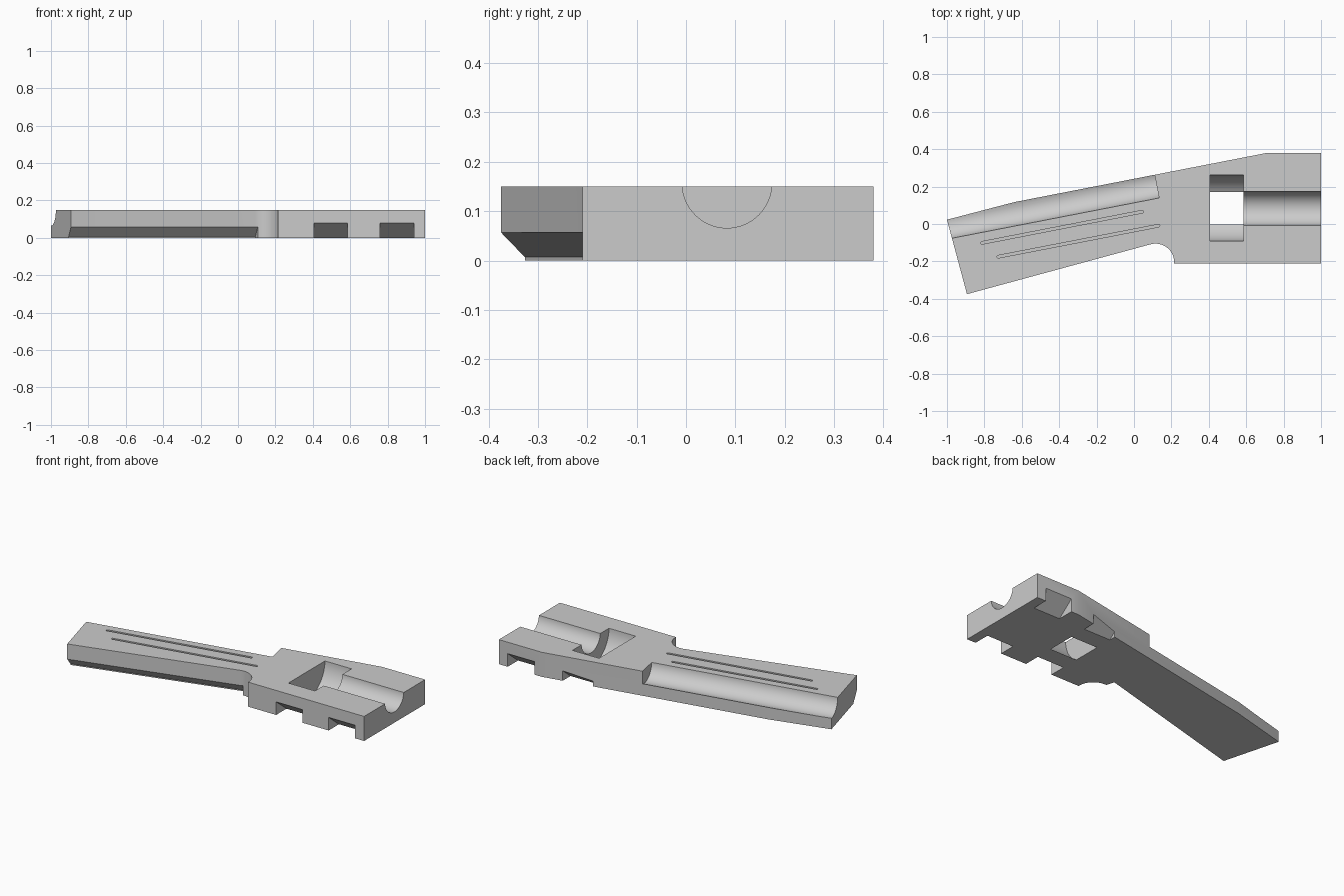
import bpy, bmesh, math
from mathutils import Matrix, Vector

old = bpy.data.objects.get("Cube")
if old:
    bpy.data.objects.remove(old, do_unlink=True)

HEIGHT = 0.15
grey = bpy.data.materials.new("plain_grey")
grey.use_nodes = True
grey.diffuse_color = (0.6, 0.6, 0.6, 1)
grey.node_tree.nodes["Principled BSDF"].inputs["Base Color"].default_value = (0.6, 0.6, 0.6, 1)


def prism(name, profile, depth, matrix=Matrix()):
    """Extrude a closed 2D profile along local z and place it."""
    bm = bmesh.new()
    face = bm.faces.new([bm.verts.new((a, b, 0)) for a, b in profile])
    new = bmesh.ops.extrude_face_region(bm, geom=[face])["geom"]
    bmesh.ops.translate(bm, vec=(0, 0, depth),
                        verts=[v for v in new if isinstance(v, bmesh.types.BMVert)])
    bmesh.ops.transform(bm, matrix=matrix, verts=bm.verts)
    bmesh.ops.recalc_face_normals(bm, faces=bm.faces)
    mesh = bpy.data.meshes.new(name)
    bm.to_mesh(mesh)
    bm.free()
    mesh.materials.append(grey)
    obj = bpy.data.objects.new(name, mesh)
    bpy.context.collection.objects.link(obj)
    return obj


def arc(cx, cy, r, start, end, n):
    return [(cx + r * math.cos(math.radians(start + (end - start) * i / n)),
             cy + r * math.sin(math.radians(start + (end - start) * i / n)))
            for i in range(n + 1)]


def along(start, end, z=0.0):
    """Frame at start: local z runs to end, local x is sideways (left), local y is up."""
    d = Vector((end[0] - start[0], end[1] - start[1], 0))
    length = d.length
    d.normalize()
    side = Vector((0, 0, 1)).cross(d)
    m = Matrix((side, (0, 0, 1), d)).transposed().to_4x4()
    m.translation = (start[0], start[1], z)
    return m, length


cutters = []


def cut_along(name, profile, start, end, z=0.0):
    m, length = along(start, end, z)
    cutters.append(prism(name, profile, length, m))


# Main plate: angled handle, concave inner corner and block
outline = [(-1, 0.023), (-0.893, -0.375)]
outline += arc(0.115, -0.205, 0.1, 105, 0, 20)
outline += [(0.215, -0.21), (1, -0.21), (1, 0.38), (0.71, 0.38), (-0.64, 0.117)]
body = prism("angled_holder_body", outline, HEIGHT)

# Round channel in the block and the wider round pocket that breaks through below
bore = arc(0, 0, 0.0908, 0, 354.375, 63)
pocket = arc(0, 0, 0.177, 0, 354.375, 63)
cut_along("block_channel_cutter", bore, (0.5, 0.083), (1.1, 0.083), 0.1567)
cut_along("pocket_cutter", pocket, (0.405, 0.085), (0.585, 0.085), 0.154)

# Open round channel along the back edge of the handle
tilt = math.radians(11)
run = 1.3
cut_along("handle_channel_cutter", bore,
          (0.117 - run * math.cos(tilt), 0.228 - run * math.sin(tilt)), (0.117, 0.228), 0.1567)

# Two slim grooves with rounded ends
for i, (a, b) in enumerate([((-0.813, -0.101), (0.044, 0.066)), ((-0.726, -0.175), (0.131, -0.009))]):
    m, length = along(a, b)
    angle = math.degrees(math.atan2(b[1] - a[1], b[0] - a[0]))
    slot = arc(*a, 0.007, angle + 90, angle + 270, 8) + arc(*b, 0.007, angle - 90, angle + 90, 8)
    cutters.append(prism(f"groove_cutter_{i}", slot, 0.1, Matrix.Translation((0, 0, HEIGHT - 0.02))))

# Chamfer under the front edge of the handle, with a small lip at the bottom
edge = Vector((0.982, 0.267)).normalized()
corner = Vector((-0.893, -0.375))
cut_along("chamfer_cutter", [(-0.05, 0.107), (0.05, 0.007), (0.05, -0.05), (-0.05, -0.05)],
          corner - edge * 0.1, corner + edge * 1.035)

# Wedge notches under both long sides of the block
for x0, x1 in ((0.405, 0.585), (0.76, 0.94)):
    for side, y in ((1, -0.21), (-1, 0.38)):
        wedge = [(side * a, b) for a, b in ((-0.05, 0.12), (0.125, -0.02), (-0.05, -0.02))]
        cut_along("notch_cutter", wedge, (x0, y), (x1, y))

# Cut everything, keep the finished mesh and drop the cutters
for cutter in cutters:
    cutter.hide_render = True
    mod = body.modifiers.new(cutter.name, "BOOLEAN")
    mod.operation = "DIFFERENCE"
    mod.solver = "EXACT"
    mod.object = cutter
bpy.context.view_layer.update()
result = bpy.data.meshes.new_from_object(body.evaluated_get(bpy.context.evaluated_depsgraph_get()))
body.modifiers.clear()
body.data = result
for cutter in cutters:
    bpy.data.objects.remove(cutter, do_unlink=True)

bpy.ops.object.select_all(action="DESELECT")
body.select_set(True)
bpy.context.view_layer.objects.active = body
bpy.ops.object.shade_smooth_by_angle(angle=math.radians(25))
